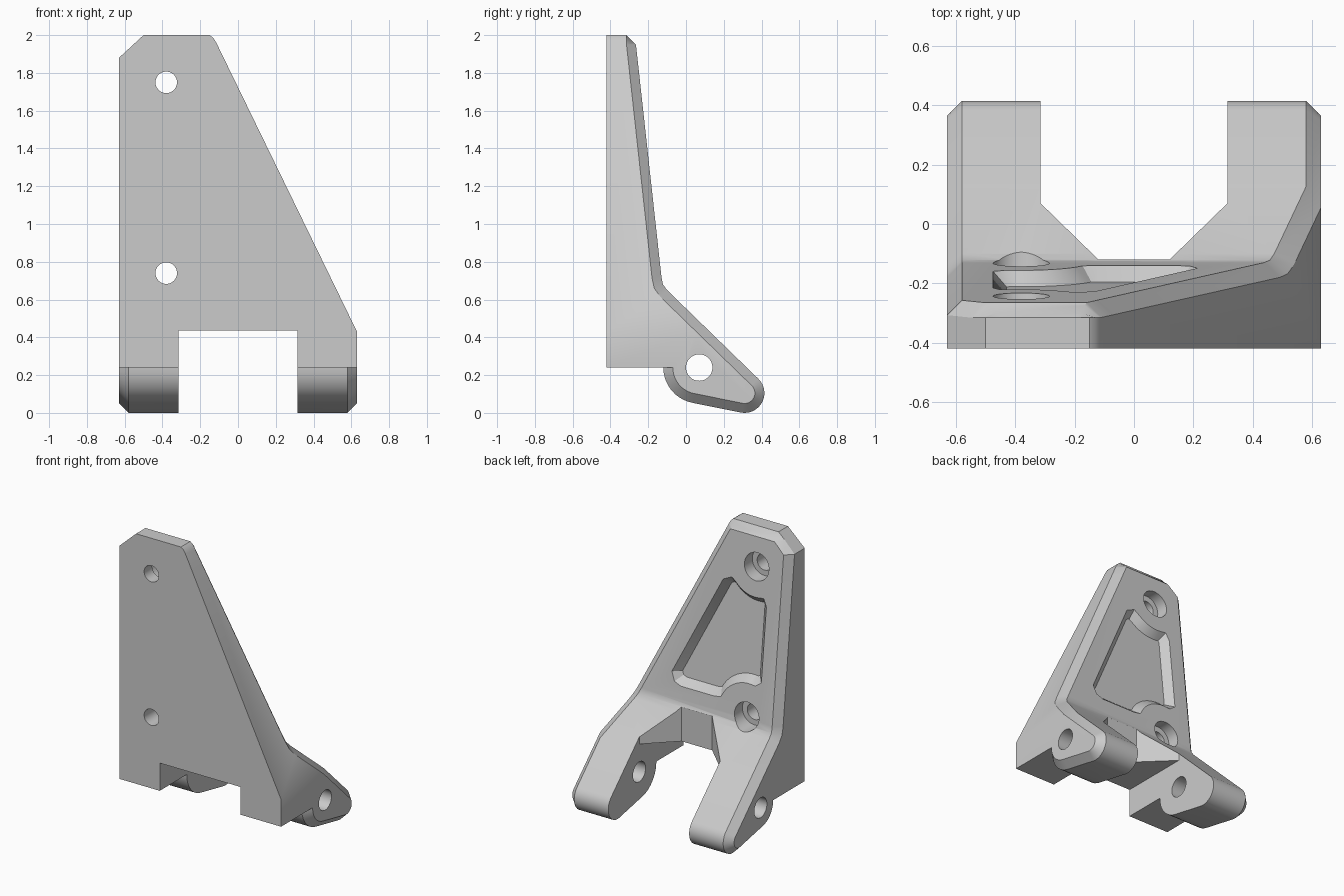
import bpy, bmesh, math
from mathutils import Vector

cube = bpy.data.objects.get("Cube")
if cube:
    bpy.data.objects.remove(cube)

grey = bpy.data.materials.new("light_grey")
grey.use_nodes = True
grey.diffuse_color = (0.6, 0.6, 0.6, 1)
grey.node_tree.nodes["Principled BSDF"].inputs["Base Color"].default_value = (0.6, 0.6, 0.6, 1)


def arc(cx, cy, r, start, end, n):
    """Points on an arc, angles in degrees."""
    angles = [math.radians(start + (end - start) * i / n) for i in range(n + 1)]
    return [(cx + r * math.cos(a), cy + r * math.sin(a)) for a in angles]


def offset(pts, d):
    """Grow a counter-clockwise outline by d with mitred corners."""
    out = []
    for i, p in enumerate(pts):
        p, a, b = Vector(p), Vector(pts[i - 1]), Vector(pts[(i + 1) % len(pts)])
        e, f = (p - a).normalized(), (b - p).normalized()
        n, m = Vector((e.y, -e.x)), Vector((f.y, -f.x))
        out.append(tuple(p + (n + m) * d / (1 + n.dot(m))))
    return out


def loft(rings):
    """Closed solid through rings with equal point counts."""
    bm = bmesh.new()
    loops = [[bm.verts.new(p) for p in ring] for ring in rings]
    for a, b in zip(loops, loops[1:]):
        for i in range(len(a)):
            bm.faces.new((a[i - 1], a[i], b[i], b[i - 1]))
    bm.faces.new(loops[0])
    bm.faces.new(loops[-1])
    bmesh.ops.recalc_face_normals(bm, faces=bm.faces)
    return bm


def make_object(name, bm):
    mesh = bpy.data.meshes.new(name)
    bm.to_mesh(mesh)
    bm.free()
    mesh.materials.append(grey)
    obj = bpy.data.objects.new(name, mesh)
    bpy.context.collection.objects.link(obj)
    return obj


def along_x(pts, x):
    return [(x, y, z) for y, z in pts]


def along_y(pts, y):
    return [(x, y, z) for x, z in pts]


def along_z(pts, z):
    return [(x, y, z) for x, y in pts]


def interp(table, z):
    """Piecewise linear lookup."""
    for (z0, x0), (z1, x1) in zip(table, table[1:]):
        if z <= z1:
            return x0 + (x1 - x0) * (z - z0) / (z1 - z0)
    return table[-1][1]


# Side profile; c insets the chamfered back and lug edges
def profile(c):
    pts = [(-0.42, 0.24), (-0.42, 2), (-0.315, 2), (-0.265 - c, 1.95),
           (-0.13 - c, 0.72 - c * 0.1), (-0.122 - c * 0.92, 0.68 - c * 0.4),
           (-0.1 - c * 0.7, 0.65 - c * 0.72)]
    pts += arc(0.31, 0.105, 0.105 - c, 46, -100, 14)
    pts += arc(0.07, 0.24, 0.19 - c, 260, 180, 10)
    return pts


# Bracket body: straight chamfered loft, then its ends follow the front outline
HALF, CHAMFER = 0.63, 0.05
left_edge = [(-1, -HALF), (1.88, -HALF), (2, -0.5)]
right_edge = [(-1, HALF), (0.43, HALF), (1.96, -0.115), (1.985, -0.13), (2, -0.15)]

body = loft([along_x(profile(c), x) for c, x in
             ((CHAMFER, -HALF), (0, CHAMFER - HALF), (0, HALF - CHAMFER), (CHAMFER, HALF))])
for z in (0.43, 1.88, 1.96, 1.985):
    bmesh.ops.bisect_plane(body, geom=body.verts[:] + body.edges[:] + body.faces[:],
                           plane_co=(0, 0, z), plane_no=(0, 0, 1))
for v in body.verts:
    inset = HALF - abs(v.co.x)
    if v.co.x < 0:
        v.co.x = interp(left_edge, v.co.z) + inset
    else:
        v.co.x = interp(right_edge, v.co.z) - inset
bmesh.ops.recalc_face_normals(body, faces=body.faces)
bracket = make_object("bracket", body)

# Opening between the two lugs, and the window below the plate
half_slot = [(0.12, -0.12), (0.315, 0.07), (0.315, 0.7)]
slot = half_slot + [(-x, y) for x, y in reversed(half_slot)]
window = [(-0.315, -0.2), (0.315, -0.2), (0.315, 0.435), (-0.315, 0.435)]
cutters = [loft([along_z(slot, -0.2), along_z(slot, 1)]),
           loft([along_y(window, -1), along_y(window, 1)])]

# Pivot hole through both lugs
pivot = arc(0.07, 0.24, 0.07, 0, 352.5, 47)
cutters.append(loft([along_x(pivot, -1), along_x(pivot, 1)]))

# Screw holes with counterbores
for z, floor in ((1.75, -0.33), (0.74, -0.22)):
    for r, start in ((0.057, -1), (0.095, floor)):
        ring = arc(-0.38, z, r, 0, 352.5, 47)
        cutters.append(loft([along_y(ring, start), along_y(ring, 0.5)]))

# Sloped-wall pocket that curves around the screw holes
pocket = [(-0.12, 0.855), (0.13, 0.855), (0.155, 0.865), (0.165, 0.89),
          (-0.165, 1.57), (-0.19, 1.582)]
pocket += arc(-0.38, 1.75, 0.25, -48, -100, 10) + [(-0.43, 1.49), (-0.43, 1.012)]
pocket += arc(-0.38, 0.74, 0.265, 98, 27, 12)


def on_back(pts, lift):
    return [(x, -0.13 - 0.1098 * (z - 0.72) + lift, z) for x, z in pts]


cutters.append(loft([on_back(pocket, -0.05), on_back(offset(pocket, 0.06), 0.0167)]))

# Cut everything and tidy up
bpy.ops.object.select_all(action="DESELECT")
bpy.context.view_layer.objects.active = bracket
bracket.select_set(True)
for bm in cutters:
    cutter = make_object("cutter", bm)
    cutter.hide_render = True
    mod = bracket.modifiers.new("cut", "BOOLEAN")
    mod.operation, mod.solver, mod.object = "DIFFERENCE", "EXACT", cutter
    bpy.ops.object.modifier_apply(modifier=mod.name)
    bpy.data.objects.remove(cutter)
bpy.ops.object.shade_smooth_by_angle(angle=math.radians(30))
